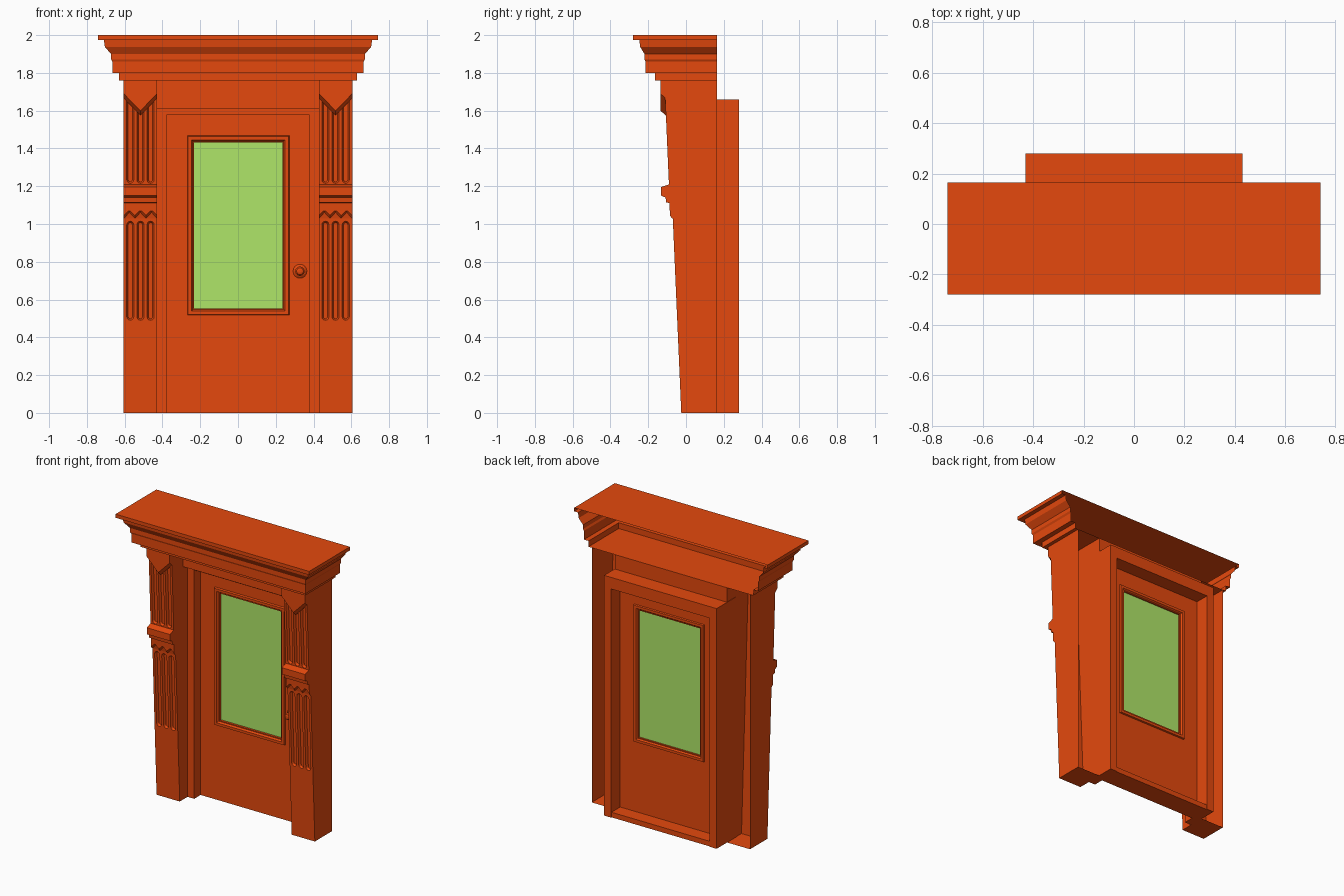
import bpy, bmesh, math

if "Cube" in bpy.data.objects:
    bpy.data.objects.remove(bpy.data.objects["Cube"], do_unlink=True)


def material(name, rgb):
    m = bpy.data.materials.new(name)
    m.use_nodes = True
    m.diffuse_color = (*rgb, 1)
    m.node_tree.nodes["Principled BSDF"].inputs["Base Color"].default_value = (*rgb, 1)
    return m


PAINT = material("orange_red_paint", (0.78, 0.066, 0.004))
GLASS = material("green_glass", (0.43, 0.79, 0.14))


def add(name, bm, mat=PAINT, mirror=False):
    bmesh.ops.recalc_face_normals(bm, faces=bm.faces)
    mesh = bpy.data.meshes.new(name)
    bm.to_mesh(mesh)
    bm.free()
    mesh.materials.append(mat)
    ob = bpy.data.objects.new(name, mesh)
    bpy.context.collection.objects.link(ob)
    if mirror:
        ob.modifiers.new("mirror", "MIRROR")
    return ob


def loft(rings, bm=None, closed=True, caps=(True, True)):
    """Skin a chain of rings that all have the same number of points."""
    bm = bm or bmesh.new()
    rows = [[bm.verts.new(p) for p in ring] for ring in rings]
    n = len(rows[0])
    for a, b in zip(rows, rows[1:]):
        for i in range(n if closed else n - 1):
            j = (i + 1) % n
            bm.faces.new((a[i], a[j], b[j], b[i]))
    for row, cap in zip((rows[0], rows[-1]), caps):
        if cap:
            bm.faces.new(row)
    return bm


def plate(outline, y0, y1):
    """Extrude an (x, z) outline from y0 to y1."""
    return loft([[(x, y, z) for x, z in outline] for y in (y0, y1)])


def rect(x0, x1, z0, z1):
    return [(x0, z0), (x1, z0), (x1, z1), (x0, z1)]


def picture_frame(section):
    """Sweep a section of (inset, y) pairs round the window, leaving a hole."""
    loop = section + section[:1]
    bm = loft([[(x, y, z) for x, z in r] for r, y in loop], caps=(False, False))
    bmesh.ops.remove_doubles(bm, verts=bm.verts, dist=1e-5)
    return bm


# Pilaster shaft: the face leans forward as it rises
IN, OUT, BACK, TOP = 0.428, 0.605, 0.165, 1.76
MID = (IN + OUT) / 2


def face_y(z):
    step = 0.0125 if z > 1.15 else 0
    return -0.025 - 0.0437 * z - step


def rear_y(z):
    return 0.005 - 0.0437 * z


profile = [(rear_y(0), 0), (face_y(0), 0), (face_y(1.03), 1.03), (-0.078, 1.07),
           (-0.086, 1.07), (-0.088, 1.11), (-0.105, 1.115), (-0.108, 1.14),
           (-0.132, 1.15), (-0.132, 1.195), (face_y(1.21), 1.21),
           (face_y(TOP), TOP), (rear_y(TOP), TOP)]
shaft = add("pilaster_shafts", loft([[(x, y, z) for y, z in profile] for x in (IN, OUT)]))


def capsule(cx, z0, z1, end, r, depth):
    """Round-ended outline, set to a depth behind the leaning face."""
    pts = []
    for cz, start in ((z1 - end, 0), (z0 + end, math.pi)):
        for s in range(7):
            a = start + math.pi * s / 6
            z = cz + r * math.sin(a)
            pts.append((cx + r * math.cos(a), face_y(z) + depth, z))
    return pts


# Flutes with sloping walls cut into the shaft, three low and three high
flutes = bmesh.new()
for z0, z1 in ((0.49, 1.015), (1.215, 1.67)):
    for k in (-1, 0, 1):
        loft([capsule(MID + k * 0.054, z0, z1, 0.019, r, d)
              for r, d in ((0.019, -0.03), (0.019, 0), (0.011, 0.016))], flutes)
cutter = add("flute_cutter", flutes)
cutter.hide_render = True
cut = shaft.modifiers.new("flutes", "BOOLEAN")
cut.operation, cut.object, cut.solver = "DIFFERENCE", cutter, "EXACT"
bpy.context.view_layer.objects.active = shaft
bpy.ops.object.modifier_apply(modifier=cut.name)
bpy.data.objects.remove(cutter, do_unlink=True)
shaft.modifiers.new("mirror", "MIRROR")

# Pilaster sides and foot, open at the back
sides = loft([[(OUT, BACK, z), (OUT, rear_y(z), z), (IN, rear_y(z), z), (IN, BACK, z)]
              for z in (0, TOP)], closed=False, caps=(True, False))
add("pilaster_sides", sides, mirror=True)

# Pointed block at the head of each pilaster
rings = []
for y, drop in ((-0.07, 0.025), (-0.108, 0.025), (-0.135, 0)):
    rings.append([(x, y, z) for x, z in ((IN, TOP), (IN, 1.69 - drop), (MID, 1.6 - drop),
                                         (OUT, 1.69 - drop), (OUT, TOP))])
add("pilaster_head", loft(rings), mirror=True)

# Zigzag edge with a sloping underside, below the middle band
rings = []
for y, drop in ((-0.06, 0.015), (-0.074, 0.015), (-0.086, 0)):
    ring = [(IN, y, 1.1), (OUT, y, 1.1)]
    for i in range(7):
        ring.append((OUT - (OUT - IN) * i / 6, y, (1.075 if i % 2 else 1.045) - drop))
    rings.append(ring)
add("pilaster_zigzag", loft(rings), mirror=True)

# Cornice: stepped moulding round three sides, open at the back
steps = [(0.63, -0.165, 1.76), (0.63, -0.165, 1.80), (0.665, -0.215, 1.80),
         (0.665, -0.215, 1.86), (0.672, -0.22, 1.872), (0.672, -0.22, 1.90),
         (0.705, -0.243, 1.938), (0.71, -0.247, 1.975),
         (0.74, -0.28, 1.975), (0.74, -0.28, 2.0)]
add("cornice", loft([[(-x, BACK, z), (-x, y, z), (x, y, z), (x, BACK, z)]
                     for x, y, z in steps], closed=False))

# Header, door frame and threshold
add("header", plate(rect(-IN, IN, 1.61, TOP), 0.01, BACK))
XO, XI, HEAD = 0.43, 0.377, 1.58
arch = [(-XO, 0), (-XO, 1.66), (XO, 1.66), (XO, 0), (XI, 0), (XI, HEAD), (-XI, HEAD), (-XI, 0)]
add("door_frame", plate(arch, 0.06, 0.28))
add("threshold", plate(rect(-XI, XI, 0, 0.035), 0.15, 0.275))


def inset(d):
    """Window opening enlarged by d on every side."""
    return rect(-0.232 - d, 0.236 + d, 0.553 - d, 1.432 + d)


# Door with its window
door = rect(-XI, XI, 0, HEAD)
add("door", picture_frame([(door, 0.13), (door, 0.18), (inset(0), 0.18), (inset(0), 0.13)]))
add("window_moulding", picture_frame([
    (inset(0.037), 0.135), (inset(0.032), 0.117), (inset(0.014), 0.117), (inset(0.003), 0.135),
    (inset(0.003), 0.175), (inset(0.014), 0.19), (inset(0.032), 0.19), (inset(0.037), 0.175)]))
add("window_pane", plate(inset(0), 0.145, 0.17), GLASS)

# Door knob turned from a profile of radius and depth
knob = [(0.037, 0.13), (0.037, 0.122), (0.028, 0.115), (0.012, 0.112), (0.012, 0.095),
        (0.023, 0.088), (0.025, 0.078), (0.018, 0.068), (0.008, 0.065)]
add("door_knob", loft([[(0.328 + r * math.cos(a), y, 0.75 + r * math.sin(a))
                        for a in (math.tau * i / 16 for i in range(16))] for r, y in knob]))
